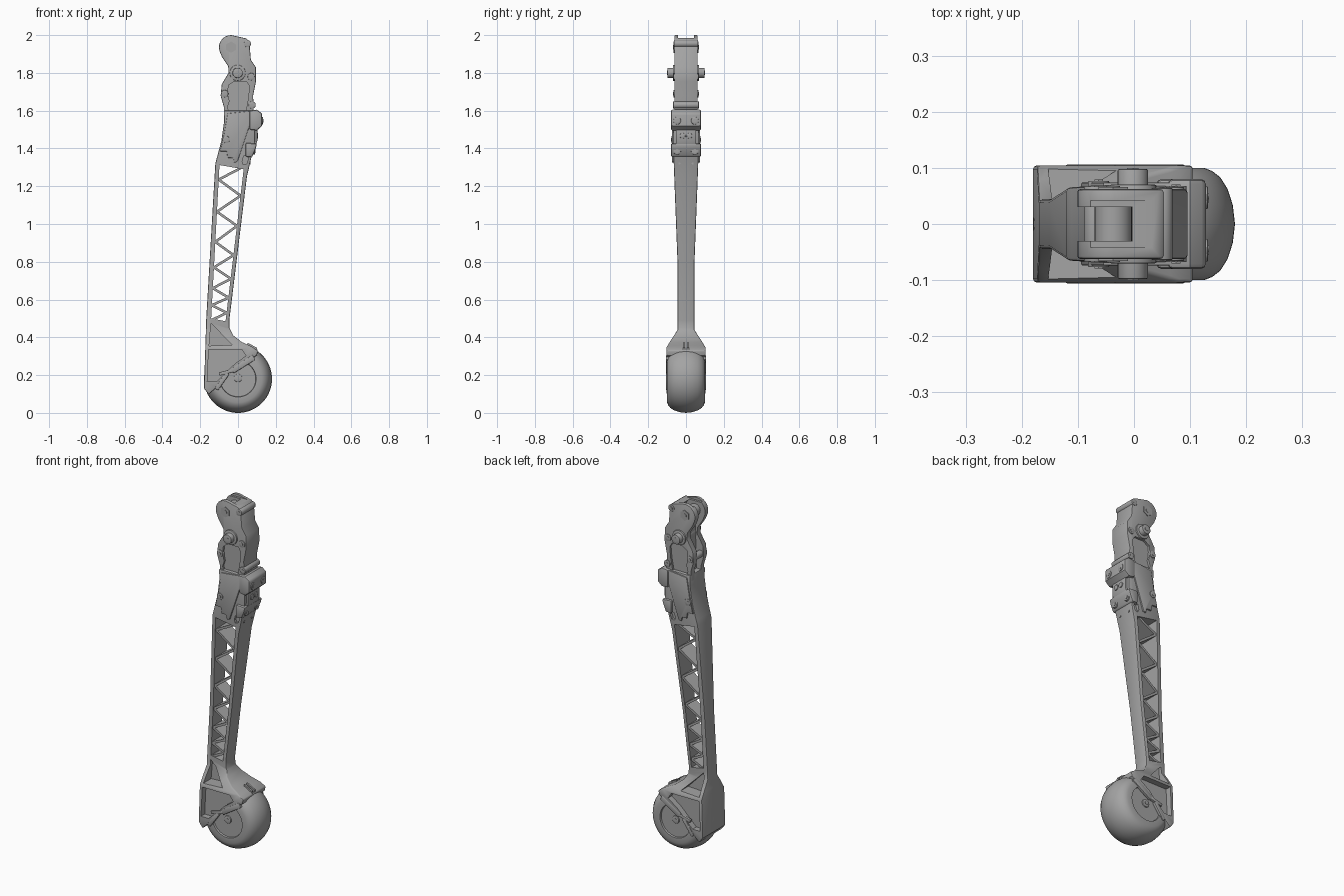
import bpy, bmesh, math
from mathutils import Vector, Matrix

cube = bpy.data.objects.get("Cube")
if cube:
    bpy.data.objects.remove(cube)

GREY = (0.37, 0.37, 0.37, 1)
mat = bpy.data.materials.new("mid grey")
mat.use_nodes = True
mat.diffuse_color = GREY
mat.node_tree.nodes["Principled BSDF"].inputs["Base Color"].default_value = GREY

# Half thickness of the leg by height
WIDTHS = [(0, .104), (.345, .104), (.385, .08), (.44, .044), (.8, .045), (1.35, .066), (1.7, .07)]


def half(z):
    for (a, u), (b, v) in zip(WIDTHS, WIDTHS[1:]):
        if z <= b:
            return u + (v - u) * (z - a) / (b - a)
    return WIDTHS[-1][1]


def finish(name, bm, bevel=0, segments=2):
    bmesh.ops.recalc_face_normals(bm, faces=bm.faces)
    mesh = bpy.data.meshes.new(name)
    bm.to_mesh(mesh)
    bm.free()
    mesh.materials.append(mat)
    ob = bpy.data.objects.new(name, mesh)
    bpy.context.collection.objects.link(ob)
    if bevel:
        mod = ob.modifiers.new("Bevel", "BEVEL")
        mod.width, mod.segments = bevel, segments
        mod.limit_method, mod.angle_limit = "ANGLE", math.radians(50)
        bake(ob)
    return ob


def bake(ob):
    bpy.context.view_layer.update()
    deps = bpy.context.evaluated_depsgraph_get()
    mesh = bpy.data.meshes.new_from_object(ob.evaluated_get(deps))
    ob.modifiers.clear()
    ob.data = mesh


def prism(name, pts, y0, y1, bevel=0, taper=0):
    """Side outline in x, z extruded along y; taper follows the leg thickness."""
    bm = bmesh.new()
    face = bm.faces.new([bm.verts.new((x, y0, z)) for x, z in pts])
    new = bmesh.ops.extrude_face_region(bm, geom=[face])["geom"]
    bmesh.ops.translate(bm, vec=(0, y1 - y0, 0), verts=[v for v in new if isinstance(v, bmesh.types.BMVert)])
    if taper:
        for z, _ in WIDTHS[1:-1]:
            geom = bm.verts[:] + bm.edges[:] + bm.faces[:]
            bmesh.ops.bisect_plane(bm, geom=geom, plane_co=(0, 0, z), plane_no=(0, 0, 1))
        for v in bm.verts:
            v.co.y *= half(v.co.z) * taper
    return finish(name, bm, bevel)


def both(name, pts, y0, y1, bevel=0):
    return [prism(f"{side}_{name}", pts, s * y0, s * y1, bevel) for side, s in (("left", 1), ("right", -1))]


def rod(name, start, end, r, sides=32, bevel=0):
    a, b = Vector(start), Vector(end)
    bm = bmesh.new()
    turn = (b - a).to_track_quat("Z", "Y").to_matrix().to_4x4()
    bmesh.ops.create_cone(bm, cap_ends=True, segments=sides, radius1=r, radius2=r, depth=(b - a).length,
                          matrix=Matrix.Translation((a + b) / 2) @ turn)
    return finish(name, bm, bevel)


def cut(target, cutters):
    for c in cutters:
        mod = target.modifiers.new("Cut", "BOOLEAN")
        mod.operation, mod.object, mod.solver = "DIFFERENCE", c, "EXACT"
        c.hide_render = True
    bake(target)
    for c in cutters:
        bpy.data.objects.remove(c)


def bar(a, b, w):
    """Outline of a straight strip of width w."""
    a, b = Vector(a), Vector(b)
    d = (b - a).normalized() * w / 2
    n = Vector((-d.y, d.x))
    return [a + n, b + n, b - n, a - n]


# Main leg with foot and fender
leg_outline = [(-.075, 1.6), (-.074, 1.54), (-.088, 1.44), (-.12, 1.32), (-.168, .5), (-.18, .13), (-.155, .097),
               (-.115, .135), (-.05, .21), (.02, .25), (.1, .305), (.106, .33), (.065, .355), (.02, .375),
               (-.025, .41), (-.045, .45), (-.046, .49), (.047, 1.25), (.075, 1.37), (.09, 1.44), (.09, 1.6)]
leg = prism("leg", leg_outline, -1, 1, bevel=.006, taper=1)
big_pocket = [(-.155, .335), (.02, .335), (.042, .302), (-.015, .262), (-.115, .165), (-.163, .165)]
window = [(-.098, 1.312), (.03, 1.29), (-.066, .485), (-.142, .5)]
cutters = [prism("window_cutter", window, -.2, .2)]
cutters += both("upper_pocket_cutter", [(-.143, .475), (-.032, .36), (-.153, .355)], .026, .2)
cutters += both("foot_pocket_cutter", big_pocket, .07, .2)
cutters += both("slot_cutter", [(.022, 1.33), (.03, 1.36), (.05, 1.36), (.055, 1.345), (.045, 1.318), (.028, 1.315)],
                .05, .2)
cut(leg, cutters)

# Zigzag struts, closing up toward the foot
heights = [1.305, 1.235, 1.15, 1.065, .99, .905, .835, .77, .71, .66, .61, .57, .53, .49]
nodes = []
for i, z in enumerate(heights):
    t = (z - .49) / .82
    nodes.append((-.143 + .045 * t, z) if i % 2 else (-.063 + .095 * t, z))
for i, (a, b) in enumerate(zip(nodes, nodes[1:])):
    prism(f"strut_{i + 1}", bar(a, b, .013), -1, 1, taper=.85)

# Foot arms beside the wheel
both("foot_arm", bar((.085, .295), (-.03, .222), .03), .09, .106, .004)
both("foot_lower_arm", bar((-.025, .225), (-.1, .205), .018), .09, .106, .003)
both("foot_link", bar((-.055, .21), (-.115, .125), .022), .09, .106, .004)
for s in (-1, 1):
    prism(f"fender_rib_{s}", [(.05, .34), (.05, .372), (.1, .345), (.105, .32)], s * .006, s * .016)

# Wheel
profile = [(0, .09), (.094, .09), (.096, .1), (.125, .1), (.14, .094), (.154, .083), (.167, .062), (.176, .034), (.18, 0)]
bm = bmesh.new()
ring = profile + [(r, -y) for r, y in reversed(profile[:-1])]
vs = [bm.verts.new((r, y, 0)) for r, y in ring]
edges = [bm.edges.new(p) for p in zip(vs, vs[1:])]
bmesh.ops.spin(bm, geom=vs + edges, cent=(0, 0, 0), axis=(0, 1, 0), angle=math.tau, steps=64, use_duplicate=False)
bmesh.ops.remove_doubles(bm, verts=bm.verts, dist=1e-5)
bmesh.ops.translate(bm, vec=(0, 0, .18), verts=bm.verts)
wheel = finish("wheel", bm)
cut(wheel, both("wheel_cutter", big_pocket, .065, .2))
rod("wheel_axle", (0, -.097, .185), (0, .097, .185), .022, bevel=.003)
rod("wheel_axle_tip", (0, -.1, .185), (0, .1, .185), .01, 6)

# Upper knuckle with forked top
knuckle_outline = [(-.075, 1.56), (-.075, 1.62), (-.092, 1.68), (-.086, 1.74), (-.05, 1.8), (-.052, 1.835),
                   (-.085, 1.885)]
for k in range(8):
    a = math.radians(200 - 16 * k)
    knuckle_outline.append((-.037 + .064 * math.cos(a), 1.936 + .064 * math.sin(a)))
knuckle_outline += [(.045, 1.982), (.06, 1.965), (.068, 1.87), (.094, 1.83), (.095, 1.755), (.08, 1.68), (.085, 1.56)]
knuckle = prism("knuckle", knuckle_outline, -.062, .062, .005)
panel = [(-.05, 1.735), (-.02, 1.755), (.045, 1.755), (.06, 1.73), (.055, 1.67), (.042, 1.6), (-.05, 1.6), (-.055, 1.62),
         (-.045, 1.65), (-.055, 1.69)]
cut(knuckle, [rod("fork_cutter", (-.037, -.03, 1.936), (-.037, .03, 1.936), .06),
              prism("fork_back_cutter", [(-.2, 1.5), (-.05, 1.5), (-.04, 1.8), (-.04, 2.1), (-.2, 2.1)], -.03, .03),
              prism("fork_top_cutter", [(-.1, 1.985), (.2, 1.985), (.2, 2.1), (-.1, 2.1)], -.042, .042)]
    + both("panel_cutter", panel, .05, .2))
rod("fork_barrel", (-.037, -.04, 1.936), (-.037, .04, 1.936), .033)
rod("fork_bolt", (-.037, -.066, 1.936), (-.037, .066, 1.936), .03, 6)
rod("fork_bolt_tip", (-.037, -.068, 1.936), (-.037, .068, 1.936), .012)
rod("pivot_collar", (-.002, -.07, 1.8), (-.002, .07, 1.8), .042, bevel=.003)
rod("pivot_pin", (-.002, -.098, 1.8), (-.002, .098, 1.8), .027, bevel=.003)
rod("pivot_tip", (-.002, -.1, 1.8), (-.002, .1, 1.8), .012, 6)

# Side link plates
both("link_plate", [(-.055, 1.585), (.08, 1.6), (.075, 1.56), (-.003, 1.33), (-.02, 1.325), (-.025, 1.35), (-.055, 1.35),
                    (-.06, 1.385), (-.095, 1.385), (-.075, 1.47)], .055, .074, .003)

# Side bolts
for i, (x, z, w) in enumerate([(.05, 1.955, .064), (.07, 1.78, .066), (-.07, 1.69, .067), (.075, 1.63, .068),
                               (-.063, 1.447, .077)]):
    rod(f"side_bolt_{i + 1}", (x, -w, z), (x, w, z), .019, 24, .002)
    rod(f"side_bolt_tip_{i + 1}", (x, -w - .002, z), (x, w + .002, z), .009, 6)

# Front clamps and their bolts
prism("upper_clamp", [(.06, 1.6), (.1, 1.605), (.128, 1.585), (.128, 1.52), (.1, 1.495), (.06, 1.5)], -.08, .08, .009)
prism("clamp_bridge", [(.06, 1.52), (.102, 1.52), (.102, 1.44), (.085, 1.39), (.05, 1.39)], -.053, .053, .004)
prism("lower_clamp", [(.04, 1.43), (.1, 1.425), (.094, 1.4), (.076, 1.355), (.04, 1.355)], -.08, .08, .009)
for s in (-1, 1):
    for row, x, z in (("upper", .128, 1.547), ("lower", .087, 1.387)):
        rod(f"{row}_clamp_bolt_{s}", (.07, s * .047, z), (x + .004, s * .047, z), .02, 24, .002)
        rod(f"{row}_clamp_bolt_tip_{s}", (.07, s * .047, z), (x + .006, s * .047, z), .01, 6)
    rod(f"bridge_screw_{s}", (.08, s * .018, 1.467), (.107, s * .018, 1.467), .015, 20, .002)
    rod(f"pin_dot_{s}", (.04, s * .035, 1.32), (.066, s * .035, 1.32), .006, 12)

# Smooth round surfaces, sharp edges kept
bpy.ops.object.select_all(action="DESELECT")
for ob in bpy.context.scene.objects:
    if ob.type == "MESH" and ob.data.materials and ob.data.materials[0] == mat:
        ob.select_set(True)
        bpy.context.view_layer.objects.active = ob
bpy.ops.object.shade_smooth_by_angle(angle=math.radians(35))
